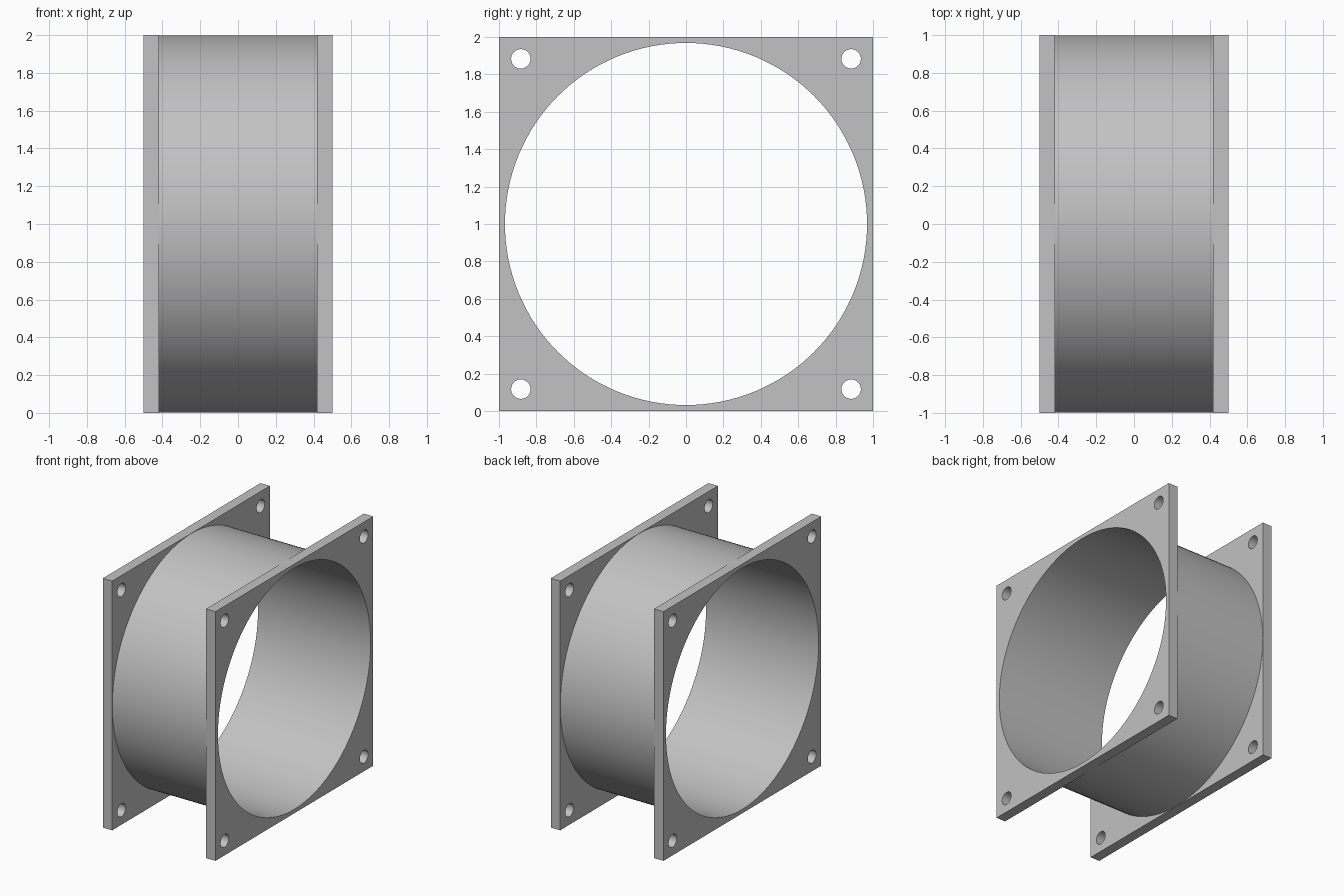
import bpy, bmesh
from math import cos, sin, pi, radians

HALF_LENGTH = 0.5
PLATE = 0.083          # flange thickness
BORE = 0.968           # inner radius of the duct
OUTER = 0.998          # outer radius of the duct
HOLE_POS, HOLE_R = 0.883, 0.052
SEGMENTS = 128

cube = bpy.data.objects.get("Cube")
if cube:
    bpy.data.objects.remove(cube, do_unlink=True)

grey = bpy.data.materials.new("plain_grey")
grey.use_nodes = True
colour = (0.54, 0.54, 0.54, 1)
grey.diffuse_color = colour
grey.node_tree.nodes["Principled BSDF"].inputs["Base Color"].default_value = colour


def circle(radius, count, cy=0, cz=1):
    return [(cy + radius * cos(2 * pi * i / count), cz + radius * sin(2 * pi * i / count))
            for i in range(count)]


def add_loop(bm, points, x):
    """Closed loop of edges in the plane at x."""
    verts = [bm.verts.new((x, y, z)) for y, z in points]
    return [bm.edges.new((v, verts[(i + 1) % len(verts)])) for i, v in enumerate(verts)]


def finish(bm, name):
    bmesh.ops.recalc_face_normals(bm, faces=bm.faces)
    mesh = bpy.data.meshes.new(name)
    bm.to_mesh(mesh)
    bm.free()
    mesh.materials.append(grey)
    obj = bpy.data.objects.new(name, mesh)
    bpy.context.collection.objects.link(obj)
    bpy.ops.object.select_all(action='DESELECT')
    obj.select_set(True)
    bpy.context.view_layer.objects.active = obj
    bpy.ops.object.shade_smooth_by_angle(angle=radians(30))


def flange(name, x):
    """Square plate with the large bore and four corner bolt holes."""
    bm = bmesh.new()
    edges = add_loop(bm, [(-1, 0), (1, 0), (1, 2), (-1, 2)], x)
    edges += add_loop(bm, circle(BORE, SEGMENTS), x)
    for sy in (-1, 1):
        for sz in (-1, 1):
            edges += add_loop(bm, circle(HOLE_R, 32, sy * HOLE_POS, 1 + sz * HOLE_POS), x)
    bmesh.ops.triangle_fill(bm, edges=edges, use_beauty=True, normal=(1, 0, 0))
    extruded = bmesh.ops.extrude_face_region(bm, geom=bm.faces[:], use_keep_orig=True)
    moved = [v for v in extruded["geom"] if isinstance(v, bmesh.types.BMVert)]
    bmesh.ops.translate(bm, verts=moved, vec=(PLATE, 0, 0))
    finish(bm, name)


flange("left_flange", HALF_LENGTH - PLATE)
flange("right_flange", -HALF_LENGTH)

# Round duct wall between the flanges
bm = bmesh.new()
end = HALF_LENGTH - PLATE
rings = [add_loop(bm, circle(r, SEGMENTS), x)
         for r, x in ((BORE, -end), (BORE, end), (OUTER, end), (OUTER, -end))]
for i, ring in enumerate(rings):
    bmesh.ops.bridge_loops(bm, edges=ring + rings[(i + 1) % 4])
finish(bm, "duct_wall")
